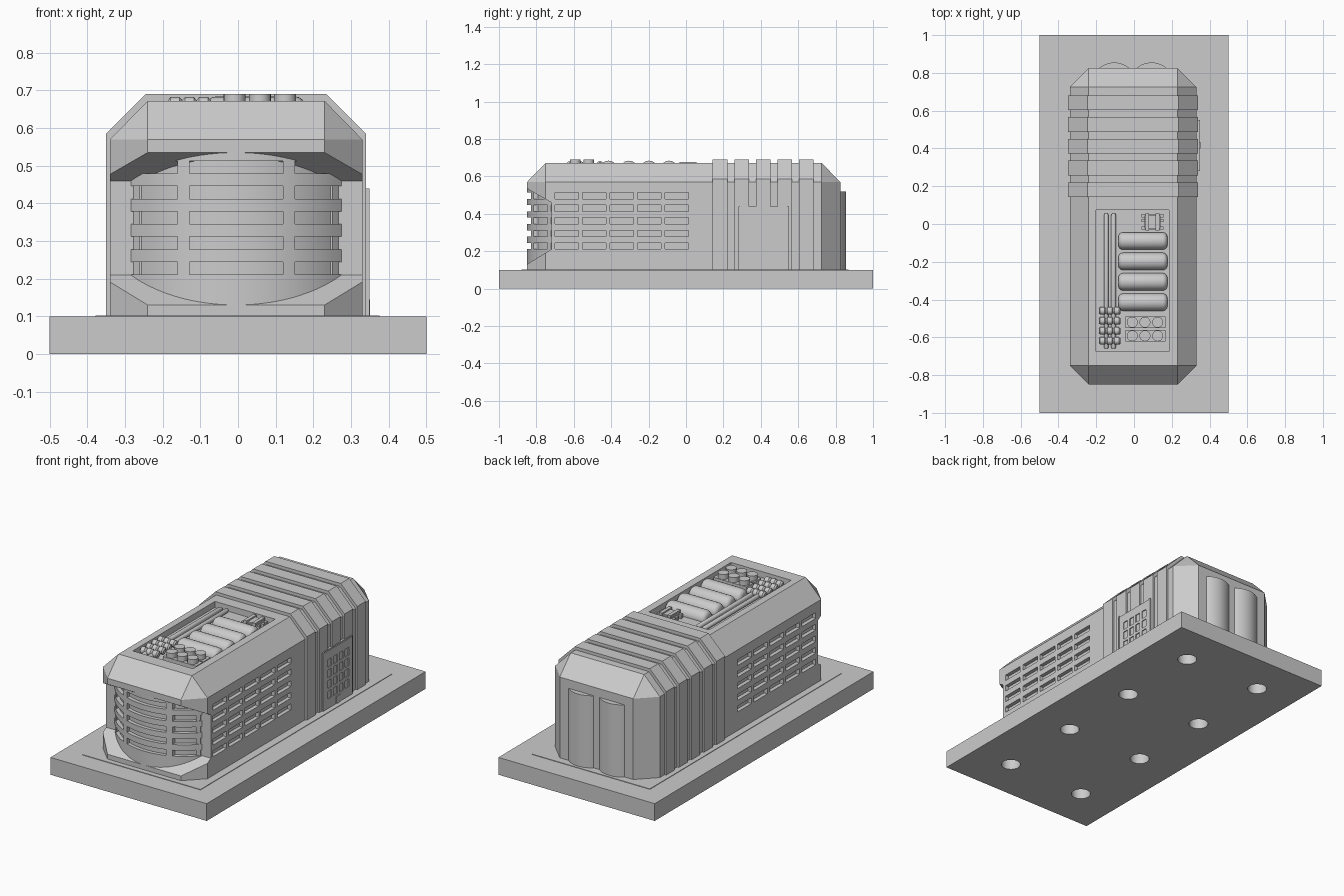
import bpy, bmesh, math
from mathutils import Vector

old = bpy.data.objects.get("Cube")
if old:
    bpy.data.objects.remove(old, do_unlink=True)

grey = bpy.data.materials.new("plain_grey")
grey.use_nodes = True
COLOUR = (0.6, 0.6, 0.6, 1)
grey.diffuse_color = COLOUR
grey.node_tree.nodes["Principled BSDF"].inputs["Base Color"].default_value = COLOUR

MID = -0.005          # centre line of the building
parts = []


def finish(name, bm):
    bmesh.ops.recalc_face_normals(bm, faces=bm.faces)
    me = bpy.data.meshes.new(name)
    bm.to_mesh(me)
    bm.free()
    me.materials.append(grey)
    ob = bpy.data.objects.new(name, me)
    bpy.context.collection.objects.link(ob)
    parts.append(ob)
    return ob


def add_box(bm, lo, hi):
    verts = bmesh.ops.create_cube(bm, size=1)["verts"]
    for v in verts:
        v.co = Vector([lo[i] if v.co[i] < 0 else hi[i] for i in range(3)])


def add_prism(bm, pts, axis, a, b):
    """Extrude a 2D outline along an axis; outline uses the other two axes in order."""
    def place(p, d):
        co = list(p)
        co.insert(axis, d)
        return bm.verts.new(co)
    low = [place(p, a) for p in pts]
    top = [place(p, b) for p in pts]
    bm.faces.new(low)
    bm.faces.new(top)
    for i in range(len(pts)):
        j = (i + 1) % len(pts)
        bm.faces.new((low[i], low[j], top[j], top[i]))


def add_lathe(bm, profile, axis, centre, sides=24):
    """Revolve (distance, radius) pairs about an axis through centre."""
    rings = []
    for d, r in profile:
        ring = []
        for k in range(sides):
            t = math.tau * k / sides
            co = [r * math.cos(t), r * math.sin(t)]
            co.insert(axis, d)
            ring.append(bm.verts.new(Vector(co) + Vector(centre)))
        rings.append(ring)
    bm.faces.new(rings[0])
    bm.faces.new(rings[-1])
    for lo, hi in zip(rings, rings[1:]):
        for k in range(sides):
            n = (k + 1) % sides
            bm.faces.new((lo[k], lo[n], hi[n], hi[k]))


def cut(target, bm):
    cutter = finish("cutter", bm)
    cutter.hide_render = True
    mod = target.modifiers.new("cut", "BOOLEAN")
    mod.operation, mod.solver, mod.object = "DIFFERENCE", "EXACT", cutter
    dg = bpy.context.evaluated_depsgraph_get()
    me = bpy.data.meshes.new_from_object(target.evaluated_get(dg))
    target.modifiers.clear()
    target.data = me
    parts.remove(cutter)
    bpy.data.objects.remove(cutter, do_unlink=True)


# base slab with magnet sockets underneath
bm = bmesh.new()
add_box(bm, (-0.5, -1, 0), (0.5, 1, 0.1))
base = finish("base", bm)
bm = bmesh.new()
for x in (-0.25, 0.25):
    for y in (-0.75, -0.25, 0.25, 0.75):
        add_lathe(bm, [(-0.05, 0.052), (0.06, 0.052)], 2, (x, y, 0), 32)
cut(base, bm)

# thin ground pad
bm = bmesh.new()
add_box(bm, (-0.378, -0.88, 0.095), (0.376, 0.87, 0.103))
finish("ground_pad", bm)

# chamfered main hall
bm = bmesh.new()
C = 0.1
FRONT, BACK, HALF, EAVE, ROOF = -0.85, 0.825, 0.335, 0.57, 0.672
for sx in (-1, 1):
    for end, s in ((FRONT, 1), (BACK, -1)):
        for z in (0.09, EAVE):
            bm.verts.new((MID + sx * HALF, end + s * C, z))
            bm.verts.new((MID + sx * (HALF - C), end, z))
        bm.verts.new((MID + sx * (HALF - C), end + s * C, ROOF))
bmesh.ops.convex_hull(bm, input=bm.verts)
bmesh.ops.dissolve_limit(bm, angle_limit=0.02, verts=bm.verts, edges=bm.edges)
hall = finish("main_hall", bm)

# front mouth, side vents and roof well
SLOTS = [0.228 + 0.067 * i for i in range(5)]
bm = bmesh.new()
add_prism(bm, [(-0.9, 0.564), (-0.72, 0.46), (-0.72, 0.21), (-0.9, 0.1)], 0, -0.6, 0.6)
cut(hall, bm)
bm = bmesh.new()
for s in (-1, 1):
    for z in SLOTS:
        for i in range(5):
            y = -0.7 + 0.147 * i
            x = sorted((MID + s * (HALF - 0.022), MID + s * (HALF + 0.05)))
            add_box(bm, (x[0], y, z - 0.017), (x[1], y + 0.125, z + 0.017))
add_box(bm, (-0.2, -0.675, 0.637), (0.185, 0.075, 0.8))
cut(hall, bm)


# curved front drum with banded slots
def arc(r, x0, x1, n):
    cy = FRONT + 0.366
    pts = []
    for i in range(n + 1):
        x = x0 + (x1 - x0) * i / n
        pts.append((MID + x, cy - math.sqrt(r * r - x * x)))
    return pts


def drum_piece(bm, r, x0, x1, z0, z1, n=24):
    pts = arc(r, x0, x1, n)
    add_prism(bm, pts + [(MID + x1, -0.7), (MID + x0, -0.7)], 2, z0, z1)


bm = bmesh.new()
drum_piece(bm, 0.345, -0.263, 0.263, 0.12, 0.54)
finish("drum_core", bm)
bm = bmesh.new()
edges = [0.12] + [z + d for z in SLOTS for d in (-0.017, 0.017)] + [0.54]
for z0, z1 in zip(edges[::2], edges[1::2]):
    drum_piece(bm, 0.366, -0.282, 0.282, z0, z1)
finish("drum_bands", bm)
bm = bmesh.new()
for x in (-0.14, 0.14):
    drum_piece(bm, 0.366, x - 0.016, x + 0.016, 0.12, 0.53, 4)
for s in (-1, 1):
    x0, x1 = sorted((s * 0.255, s * 0.272))
    drum_piece(bm, 0.362, x0, x1, 0.2, 0.47, 3)
finish("drum_uprights", bm)

# rear ribs wrapping walls and roof
bm = bmesh.new()
half = [(0.345, 0.1), (0.345, 0.585), (0.24, 0.69)]
outline = [(MID + x, z) for x, z in half] + [(MID - x, z) for x, z in reversed(half)]
for i in range(5):
    y = 0.143 + 0.115 * i
    add_prism(bm, outline, 1, y, y + 0.078)
finish("rear_ribs", bm)

# side door with window grid
bm = bmesh.new()
add_box(bm, (0.3, 0.28, 0.1), (0.343, 0.55, 0.44))
for y in (0.28, 0.54):
    add_box(bm, (0.3, y, 0.1), (0.349, y + 0.01, 0.44))
finish("door_frame", bm)
bm = bmesh.new()
add_box(bm, (0.32, 0.29, 0.1), (0.348, 0.54, 0.435))
door = finish("door", bm)
bm = bmesh.new()
for i in range(4):
    for j in range(4):
        y, z = 0.325 + 0.052 * i, 0.157 + 0.061 * j
        add_box(bm, (0.335, y, z), (0.4, y + 0.034, z + 0.045))
cut(door, bm)
bm = bmesh.new()
add_box(bm, (0.33, 0.4, 0.1), (0.351, 0.435, 0.145))
finish("door_step", bm)

# rounded rear columns
bm = bmesh.new()
for x in (-0.105, 0.093):
    add_lathe(bm, [(0.1, 0.122), (0.52, 0.122)], 2, (x, 0.733, 0), 64)
finish("rear_columns", bm)

# roof tanks
bm = bmesh.new()
R, L = 0.046, 0.13
steps = [i * math.pi / 8 for i in range(5)]
left = [(-L + 0.025 * (1 - math.sin(t)), R - 0.025 * (1 - math.cos(t))) for t in steps]
tank = left[::-1] + [(-d, r) for d, r in left]
for i in range(4):
    add_lathe(bm, tank, 0, (0.047, -0.09 - 0.108 * i, 0.638))
finish("roof_tanks", bm)

# long pipes and clamped beads
bm = bmesh.new()
for x in (-0.147, -0.108):
    add_lathe(bm, [(-0.66, 0.009), (-0.65, 0.013), (0.045, 0.013), (0.055, 0.009)],
              1, (x, 0, 0.653), 16)
finish("roof_pipes", bm)
bm = bmesh.new()
bead = []
for c in (-0.038, 0, 0.038):
    bead += [(c - 0.019, 0.012), (c - 0.012, 0.02), (c + 0.012, 0.02)]
bead.append((0.057, 0.012))
for i in range(4):
    add_lathe(bm, bead, 0, (-0.129, -0.46 - 0.053 * i, 0.662), 16)
finish("pipe_clamps", bm)

# canister trays
bm = bmesh.new()
for y in (-0.52, -0.592):
    add_box(bm, (-0.045, y - 0.031, 0.63), (0.168, y + 0.031, 0.662))
finish("canister_trays", bm)
bm = bmesh.new()
for y in (-0.52, -0.592):
    for x in (-0.009, 0.058, 0.125):
        add_lathe(bm, [(0.63, 0.029), (0.69, 0.029)], 2, (x, y, 0))
finish("canisters", bm)

# small notched junction box
bm = bmesh.new()
add_box(bm, (0.055, -0.025, 0.63), (0.14, 0.045, 0.668))
for y in (-0.03, 0.01, 0.035):
    add_box(bm, (0.04, y, 0.63), (0.155, y + 0.017, 0.66))
for x in (0.06, 0.115):
    add_box(bm, (x, -0.035, 0.63), (x + 0.02, 0.055, 0.676))
finish("junction_box", bm)

# smooth the curved surfaces, keep hard edges
bpy.ops.object.select_all(action="DESELECT")
for ob in parts:
    ob.select_set(True)
bpy.context.view_layer.objects.active = parts[0]
bpy.ops.object.shade_smooth_by_angle(angle=math.radians(30))
